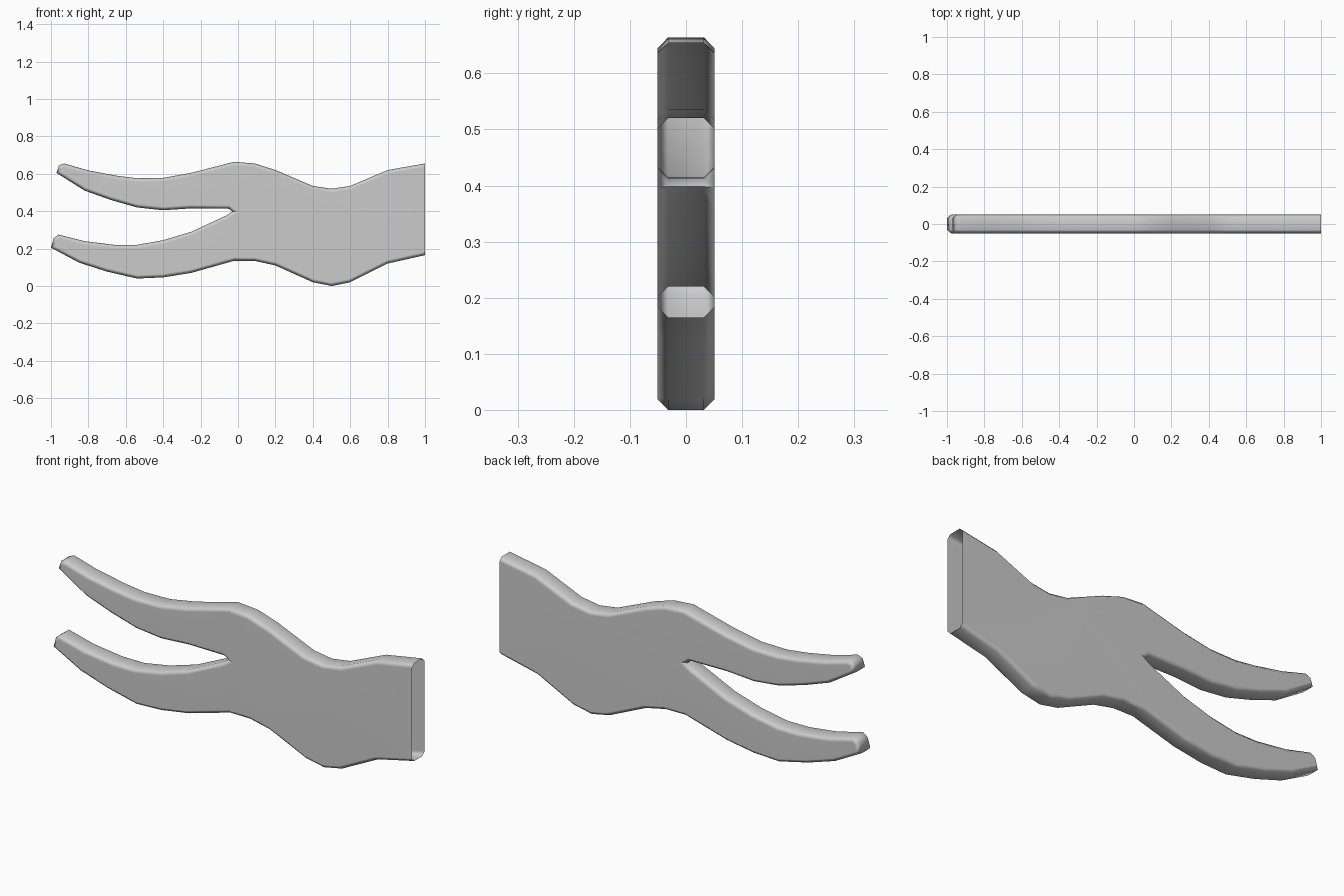
import bpy, bmesh, math
from mathutils import Vector

if "Cube" in bpy.data.objects:
    bpy.data.objects.remove(bpy.data.objects["Cube"])

# Silhouette in x, z: top edge, upper prong, fork, lower prong, bottom edge
OUTLINE = [
    (1, .655), (.8, .62), (.6, .535), (.5, .52), (.4, .535), (.2, .62), (.09, .655), (-.02, .664),
    (-.25, .605), (-.4, .578), (-.54, .576), (-.65, .59), (-.8, .618), (-.93, .655), (-.957, .645),
    (-.971, .605), (-.82, .51), (-.68, .46), (-.54, .42), (-.4, .405), (-.25, .415), (-.05, .413),
    (-.03, .398), (-.06, .378), (-.25, .29), (-.4, .245), (-.54, .22), (-.66, .22), (-.82, .24),
    (-.96, .275), (-.986, .255), (-1, .205), (-.85, .125), (-.7, .077), (-.54, .04), (-.4, .046),
    (-.25, .07), (-.02, .135), (.09, .134), (.2, .11), (.4, .02), (.5, 0), (.6, .02), (.8, .12),
    (1, .165)]
HALF, RIM, INSET = .051, .032, .019     # half thickness, half rim width, chamfer


def inset_outline(pts, d):
    """Move the outline inward by d; the two ends stay on the open edge."""
    pts = [Vector(p) for p in pts]
    normals = []
    for a, b in zip(pts, pts[1:]):
        t = (b - a).normalized()
        normals.append(Vector((-t.y, t.x)))
    out = [pts[0] - Vector((0, d))]
    for p, n1, n2 in zip(pts[1:-1], normals, normals[1:]):
        out.append(p + (n1 + n2) * d / max(1 + n1.dot(n2), .6))
    out.append(pts[-1] + Vector((0, d)))
    return out


# Forked limb: four rails swept round the silhouette, open at the right end
bm = bmesh.new()
inner = inset_outline(OUTLINE, INSET)
rails = [[bm.verts.new((p[0], y, p[1])) for p in pts]
         for pts, y in ((inner, -HALF), (OUTLINE, -RIM), (OUTLINE, RIM), (inner, HALF))]
for r1, r2 in zip(rails, rails[1:]):
    for i in range(len(r1) - 1):
        bm.faces.new((r1[i], r1[i + 1], r2[i + 1], r2[i]))
bm.faces.new(rails[0])
bm.faces.new(rails[3])
bmesh.ops.recalc_face_normals(bm, faces=bm.faces)
# Make sure the front face looks to -y
front = min(bm.faces, key=lambda f: f.calc_center_median().y)
if front.normal.y > 0:
    bmesh.ops.reverse_faces(bm, faces=bm.faces)

mesh = bpy.data.meshes.new("forked_limb")
bm.to_mesh(mesh)
bm.free()
limb = bpy.data.objects.new("forked_limb", mesh)
bpy.context.collection.objects.link(limb)

# Soft rim with clean flat sides
bpy.context.view_layer.objects.active = limb
limb.select_set(True)
bpy.ops.object.shade_smooth_by_angle(angle=math.radians(60))
weighted = limb.modifiers.new("soft_rim", 'WEIGHTED_NORMAL')
weighted.keep_sharp = True
